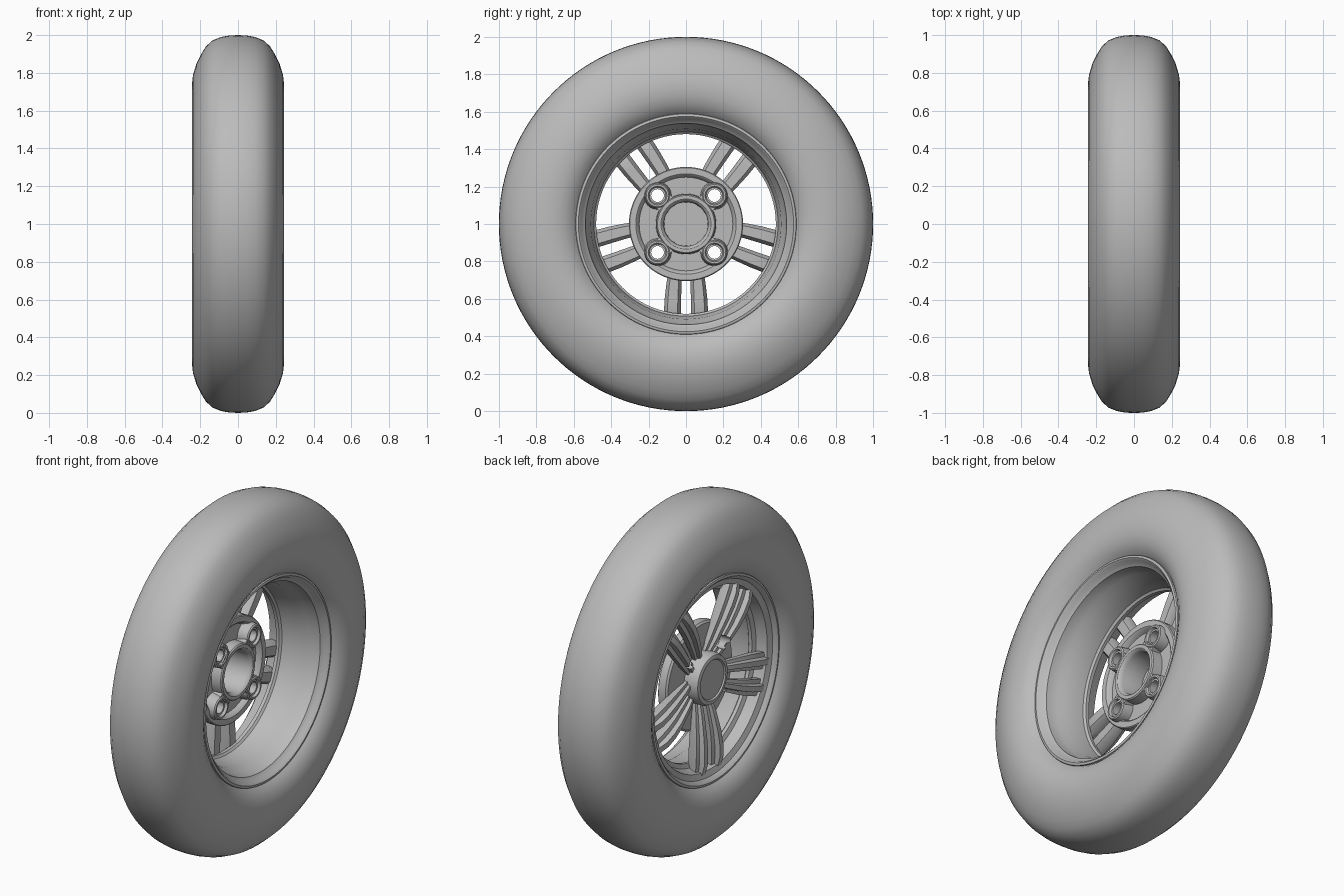
import bpy, bmesh, math
from mathutils import Matrix, Vector

if "Cube" in bpy.data.objects:
    bpy.data.objects.remove(bpy.data.objects["Cube"], do_unlink=True)

grey = bpy.data.materials.new("plain grey")
grey.use_nodes = True
COLOUR = (0.5, 0.5, 0.5, 1)
grey.diffuse_color = COLOUR
grey.node_tree.nodes["Principled BSDF"].inputs["Base Color"].default_value = COLOUR


def make_object(name, bm):
    bmesh.ops.recalc_face_normals(bm, faces=bm.faces)
    mesh = bpy.data.meshes.new(name)
    bm.to_mesh(mesh)
    bm.free()
    obj = bpy.data.objects.new(name, mesh)
    bpy.context.collection.objects.link(obj)
    mesh.materials.append(grey)
    return obj


def lathe(name, profile, closed=True, centre=(0, 0, 1), steps=96):
    """Spin (x, radius) points round an axis parallel to x."""
    bm = bmesh.new()
    verts = [bm.verts.new((x, 0, r)) for x, r in profile]
    edges = [bm.edges.new(pair) for pair in zip(verts, verts[1:])]
    if closed:
        edges.append(bm.edges.new((verts[-1], verts[0])))
    bmesh.ops.spin(bm, geom=verts + edges, cent=(0, 0, 0), axis=(1, 0, 0),
                   angle=math.tau, steps=steps, use_merge=True)
    bmesh.ops.remove_doubles(bm, verts=bm.verts, dist=1e-5)
    bmesh.ops.translate(bm, verts=bm.verts, vec=centre)
    return make_object(name, bm)


def around(angle, radius, x=0.0):
    return Vector((x, radius * math.cos(angle), 1 + radius * math.sin(angle)))


# Tyre: half section mirrored across the middle
half = [(0.045, 0.998), (0.09, 0.99), (0.135, 0.972), (0.17, 0.94), (0.195, 0.9),
        (0.22, 0.85), (0.238, 0.79), (0.244, 0.74), (0.241, 0.69), (0.228, 0.645),
        (0.205, 0.608), (0.18, 0.585), (0.15, 0.56)]
parts = [lathe("tyre", [(-x, r) for x, r in reversed(half)] + [(0, 1)] + half, steps=128)]

# Rim barrel with a rolled lip on both sides
parts.append(lathe("rim", [
    (0.18, 0.592), (0.193, 0.588), (0.196, 0.575), (0.186, 0.564), (0.168, 0.555),
    (0.155, 0.538), (0.09, 0.528), (0.06, 0.508), (-0.06, 0.492), (-0.07, 0.48),
    (-0.09, 0.48), (-0.1, 0.505), (-0.16, 0.522), (-0.172, 0.555), (-0.186, 0.564),
    (-0.196, 0.575), (-0.193, 0.588), (-0.18, 0.592), (-0.14, 0.565), (0.14, 0.565)], steps=128))

# Hub plate with a raised edge and a sunken pocket
hub_plate = lathe("hub_plate", [
    (-0.09, 0.13), (-0.09, 0.295), (-0.08, 0.305), (-0.035, 0.305), (-0.03, 0.3),
    (-0.03, 0.268), (-0.036, 0.26), (-0.06, 0.25), (-0.06, 0.13)])
parts.append(hub_plate)

# Centre bore, closed on the outer side by a rimmed cap
parts.append(lathe("centre_bore", [
    (-0.15, 0), (-0.15, 0.116), (-0.02, 0.118), (0.0, 0.128), (0.004, 0.134),
    (0.004, 0.152), (-0.002, 0.158), (-0.07, 0.162), (-0.07, 0.148), (-0.155, 0.146),
    (-0.172, 0.138), (-0.176, 0.128), (-0.176, 0.116), (-0.168, 0.11), (-0.168, 0)],
    closed=False))

# Four wheel-nut bosses, each tied to the bore by a web
LUG_RADIUS = 0.215
cutter_bm = bmesh.new()
to_x = Matrix.Rotation(math.pi / 2, 4, 'Y')
for i in range(4):
    angle = math.pi / 4 + i * math.pi / 2
    parts.append(lathe(f"nut_boss_{i + 1}", [
        (-0.088, 0.034), (-0.01, 0.034), (-0.01, 0.044), (0.004, 0.05), (0.004, 0.06),
        (-0.002, 0.066), (-0.06, 0.074), (-0.088, 0.074)],
        centre=around(angle, LUG_RADIUS), steps=32))
    web = bmesh.new()
    bmesh.ops.create_cube(web, size=1, matrix=Matrix.Translation(around(angle, 0.155, -0.041))
                          @ Matrix.Rotation(angle, 4, 'X') @ Matrix.Diagonal((0.08, 0.04, 0.1, 1)))
    parts.append(make_object(f"boss_web_{i + 1}", web))
    bmesh.ops.create_cone(cutter_bm, cap_ends=True, segments=32, radius1=0.036, radius2=0.036,
                          depth=0.8, matrix=Matrix.Translation(around(angle, LUG_RADIUS)) @ to_x)
cutter = make_object("nut_hole_cutter", cutter_bm)
cutter.hide_render = True

# Five pairs of arched spokes: radius, back x, front x, inner and outer offset
STATIONS = [(0.12, -0.08, -0.125, 0.012, 0.07), (0.2, -0.08, -0.148, 0.018, 0.085),
            (0.32, -0.085, -0.172, 0.024, 0.105), (0.4, -0.084, -0.181, 0.026, 0.114),
            (0.47, -0.084, -0.181, 0.027, 0.118), (0.53, -0.1, -0.165, 0.027, 0.12)]
# Spoke cross-section: bevelled back, narrow ridge on the front
SECTION = [(0.2, 0), (0.8, 0), (1, 0.3), (1, 0.65), (0.74, 0.7),
           (0.68, 1), (0.32, 1), (0.26, 0.7), (0, 0.65), (0, 0.3)]


def add_spoke(bm, angle, side):
    tangent = Vector((0, -math.sin(angle), math.cos(angle)))
    rings = []
    for r, back, front, inner, outer in STATIONS:
        rings.append([bm.verts.new(around(angle, r, back + (front - back) * v)
                                   + tangent * side * (inner + (outer - inner) * u))
                      for u, v in SECTION])
    n = len(SECTION)
    for a, b in zip(rings, rings[1:]):
        for k in range(n):
            bm.faces.new((a[k], a[(k + 1) % n], b[(k + 1) % n], b[k]))
    bm.faces.new(rings[0])
    bm.faces.new(rings[-1])


drilled = [hub_plate]
for i in range(5):
    bm = bmesh.new()
    for side in (-1, 1):
        add_spoke(bm, -math.pi / 2 + i * math.tau / 5, side)
    spokes = make_object(f"spoke_pair_{i + 1}", bm)
    parts.append(spokes)
    drilled.append(spokes)

# Drill the nut holes through the plate and the spokes
for obj in drilled:
    mod = obj.modifiers.new("nut_holes", 'BOOLEAN')
    mod.operation = 'DIFFERENCE'
    mod.solver = 'EXACT'
    mod.object = cutter
    bpy.context.view_layer.objects.active = obj
    bpy.ops.object.modifier_apply(modifier=mod.name)
bpy.data.objects.remove(cutter, do_unlink=True)

# Smooth shading with crisp edges
bpy.ops.object.select_all(action='DESELECT')
for obj in parts:
    obj.select_set(True)
bpy.context.view_layer.objects.active = parts[0]
bpy.ops.object.shade_smooth_by_angle(angle=math.radians(32))
